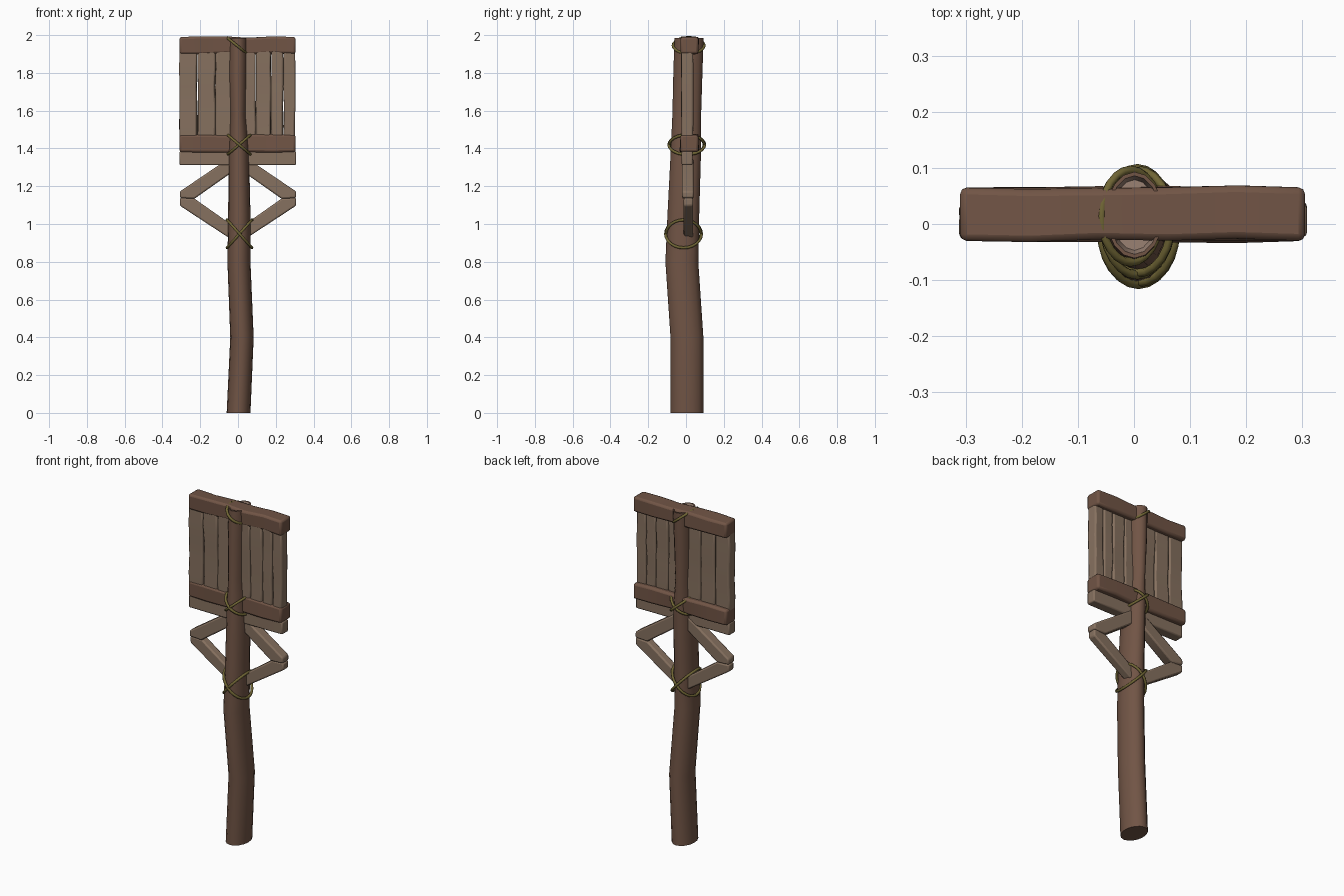
import bpy, bmesh, math, random
from mathutils import Vector

if "Cube" in bpy.data.objects:
    bpy.data.objects.remove(bpy.data.objects["Cube"])

random.seed(4)


def material(name, color):
    m = bpy.data.materials.new(name)
    m.diffuse_color = (*color, 1)
    m.use_nodes = True
    m.node_tree.nodes["Principled BSDF"].inputs["Base Color"].default_value = m.diffuse_color
    return m


BARK = material("bark", (0.165, 0.09, 0.06))
PLANK = material("plank_wood", (0.24, 0.165, 0.115))
CORE = material("cut_wood", (0.32, 0.22, 0.17))
ROPE = material("rope", (0.16, 0.13, 0.035))


def finish(name, bm, mats, bevel=0, angle=40):
    bmesh.ops.recalc_face_normals(bm, faces=bm.faces)
    me = bpy.data.meshes.new(name)
    bm.to_mesh(me)
    bm.free()
    ob = bpy.data.objects.new(name, me)
    bpy.context.collection.objects.link(ob)
    for m in mats:
        me.materials.append(m)
    if bevel:
        mod = ob.modifiers.new("bevel", "BEVEL")
        mod.width = bevel
        mod.segments = 2
        mod.limit_method = 'ANGLE'
        mod.angle_limit = math.radians(45)
    bpy.ops.object.select_all(action='DESELECT')
    ob.select_set(True)
    bpy.context.view_layer.objects.active = ob
    bpy.ops.object.shade_smooth_by_angle(angle=math.radians(angle))
    return ob


def loft(bm, rings):
    """Skin a list of point rings; returns the vertex rings."""
    vs = [[bm.verts.new(p) for p in r] for r in rings]
    n = len(vs[0])
    for a, b in zip(vs, vs[1:]):
        for i in range(n):
            j = (i + 1) % n
            bm.faces.new((a[i], a[j], b[j], b[i]))
    return vs


def beam(name, lo, hi, axis, mat, wobble, bevel, cuts=5):
    """Rough hewn timber between two box corners, lofted along one axis."""
    bm = bmesh.new()
    u, v = [k for k in range(3) if k != axis]
    rings = []
    for i in range(cuts + 1):
        w = 0 if i in (0, cuts) else wobble
        ring = []
        for a, b in ((0, 0), (1, 0), (1, 1), (0, 1)):
            p = [0, 0, 0]
            p[axis] = lo[axis] + (hi[axis] - lo[axis]) * i / cuts
            p[u] = (lo, hi)[a][u] + random.uniform(-w, w)
            p[v] = (lo, hi)[b][v] + random.uniform(-w, w)
            ring.append(p)
        rings.append(ring)
    vs = loft(bm, rings)
    bm.faces.new(vs[0])
    bm.faces.new(vs[-1])
    return finish(name, bm, [mat], bevel)


# Crooked post: z, x centre, x radius, y centre, y radius
SECTIONS = [(0, .003, .063, .005, .087), (.4, .021, .062, .005, .087),
            (.8, .005, .061, -.022, .087), (1.05, .007, .059, -.014, .084),
            (1.4, .004, .054, .0, .08), (1.58, .0, .042, .004, .076),
            (1.8, -.001, .05, .01, .077), (1.985, .001, .051, .016, .077)]


def ellipse(z, cx, rx, cy, ry, n=16):
    return [(cx + rx * math.cos(math.tau * i / n),
             cy + ry * math.sin(math.tau * i / n), z) for i in range(n)]


bm = bmesh.new()
z, cx, rx, cy, ry = SECTIONS[-1]
rings = [ellipse(*s) for s in SECTIONS]
rings += [ellipse(z, cx, rx - .006, cy, ry - .007),
          ellipse(z - .025, cx, rx - .012, cy, ry - .014)]
vs = loft(bm, rings)
bm.faces.new(vs[0])
cap = bm.faces.new(vs[-1])
cap.material_index = 1
for f in bm.faces:
    if all(v in vs[-1] or v in vs[-2] for v in f.verts):
        f.material_index = 1
finish("post", bm, [BARK, CORE])

# Sign board: two rails, upright planks and a lower slat
beam("top_rail", (-.31, -.03, 1.9), (.305, .065, 1.99), 0, BARK, .005, .012)
beam("bottom_rail", (-.31, -.03, 1.38), (.305, .065, 1.472), 0, BARK, .005, .012)
edges = [-.31, -.215, -.12, -.02, .094, .175, .24, .303]
for i, (a, b) in enumerate(zip(edges, edges[1:])):
    beam(f"plank_{i + 1}", (a + .001, -.025, 1.42), (b - .001, .037, 1.93),
         2, PLANK, .003, .009)
beam("lower_slat", (-.31, -.023, 1.312), (.308, .035, 1.385), 0, PLANK, .001, .007)

# Diamond brace: four mitred bars, profiles in x-z
UPPER = [(.308, 1.172), (.308, 1.138), (.23, 1.134), (.03, 1.275), (.03, 1.355), (.06, 1.34)]
LOWER = [(.308, 1.138), (.308, 1.097), (.03, .915), (.03, .993), (.23, 1.134)]
for side, sx in (("left", -1), ("right", 1)):
    for part, prof, y0, y1 in (("upper", UPPER, -.02, .04), ("lower", LOWER, -.012, .038)):
        bm = bmesh.new()
        vs = loft(bm, [[(sx * x, y, zz) for x, zz in prof] for y in (y0, y1)])
        bm.faces.new(vs[0])
        bm.faces.new(vs[1])
        finish(f"{side}_{part}_brace", bm, [PLANK], .008)


def rope(name, c, rx, ry, rise, r=.008, n=24, k=6):
    """Tilted loop of rope lashed around the post."""
    bm = bmesh.new()
    pts = [Vector((c[0] + rx * math.cos(t), c[1] + ry * math.sin(t),
                   c[2] + rise * math.cos(t)))
           for t in (math.tau * i / n for i in range(n))]
    up = Vector((-rise, 0, rx)).normalized()
    rings = []
    for i, p in enumerate(pts):
        tan = (pts[(i + 1) % n] - pts[i - 1]).normalized()
        out = tan.cross(up)
        rings.append([p + r * (math.cos(math.tau * j / k) * out
                               + math.sin(math.tau * j / k) * up) for j in range(k)])
    vs = loft(bm, rings)
    for j in range(k):
        m = (j + 1) % k
        bm.faces.new((vs[-1][j], vs[-1][m], vs[0][m], vs[0][j]))
    finish(name, bm, [ROPE], angle=80)


# Lashings: single loop on top, crossed loops below
rope("top_lashing", (-.006, .014, 1.945), .052, .082, -.042)
for name, c, rx, ry, rise in (("middle", (.006, .004, 1.42), .061, .092, .052),
                              ("bottom", (.008, -.013, .948), .066, .092, .074)):
    rope(f"{name}_lashing_a", c, rx, ry, rise)
    rope(f"{name}_lashing_b", c, rx, ry + .003, -rise)
